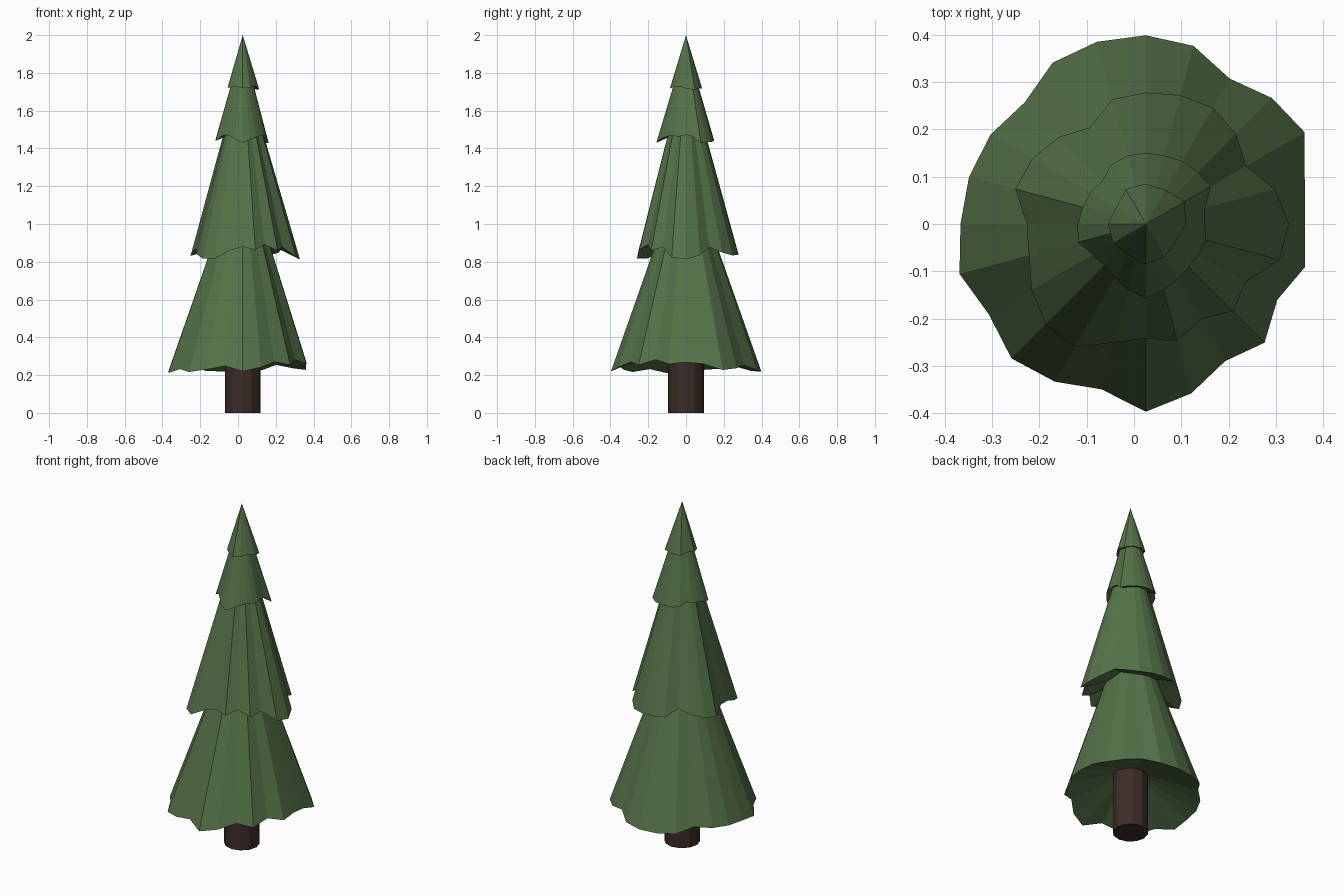
import bpy, bmesh
from math import cos, sin, pi

if "Cube" in bpy.data.objects:
    bpy.data.objects.remove(bpy.data.objects["Cube"])

AXIS_X = 0.025  # the stem sits slightly off centre


def material(name, rgb):
    m = bpy.data.materials.new(name)
    m.diffuse_color = (*rgb, 1)
    m.use_nodes = True
    m.node_tree.nodes["Principled BSDF"].inputs["Base Color"].default_value = m.diffuse_color
    return m


def add_object(name, bm, mat):
    bmesh.ops.recalc_face_normals(bm, faces=bm.faces)
    me = bpy.data.meshes.new(name)
    bm.to_mesh(me)
    bm.free()
    me.materials.append(mat)
    ob = bpy.data.objects.new(name, me)
    bpy.context.collection.objects.link(ob)
    ob.location.x = AXIS_X
    return ob


def tier(name, radii, ref_r, ref_z, droop, apex, hollow):
    """Cone with a ragged hem (longer points hang lower) and a hollow underside."""
    bm = bmesh.new()
    n = len(radii)
    hem = []
    for i, r in enumerate(radii):
        a = 2 * pi * i / n
        hem.append(bm.verts.new((r * cos(a), r * sin(a), ref_z - (r - ref_r) * droop)))
    top = bm.verts.new((0, 0, apex))
    under = bm.verts.new((0, 0, ref_z + hollow))
    for i in range(n):
        a, b = hem[i], hem[(i + 1) % n]
        bm.faces.new((a, b, top))
        bm.faces.new((b, a, under))
    return add_object(name, bm, green)


green = material("needles", (0.092, 0.17, 0.066))
brown = material("bark", (0.045, 0.025, 0.021))

# Trunk
bm = bmesh.new()
bmesh.ops.create_cone(bm, cap_ends=True, segments=12, radius1=0.095, radius2=0.095, depth=0.4)
bmesh.ops.translate(bm, verts=bm.verts, vec=(0, 0, 0.2))
add_object("trunk", bm, brown)

# Foliage tiers: hem radius every 15 degrees (30 for the tip), counter-clockwise from +x
tier("bottom_tier",
     [.337, .348, .388, .377, .355, .39, .399, .399, .394, .363, .379, .387,
      .392, .408, .383, .402, .385, .362, .397, .371, .335, .355, .321, .349],
     .385, .23, .8, 1.35, .15)
tier("lower_middle_tier",
     [.303, .283, .245, .27, .284, .282, .278, .273, .236, .26, .277, .286,
      .252, .256, .279, .30, .30, .26, .242, .257, .232, .261, .244, .293],
     .242, .88, 1.1, 1.85, .08)
tier("upper_middle_tier",
     [.125, .13, .159, .155, .154, .15, .15, .15, .145, .13, .135, .138,
      .144, .149, .13, .125, .13, .145, .157, .145, .135, .129, .13, .131],
     .157, 1.43, 1.3, 1.955, .07)
tier("tip_tier",
     [.086, .094, .083, .085, .085, .072, .08, .08, .075, .085, .08, .073],
     .083, 1.72, .9, 2.0, .03)
